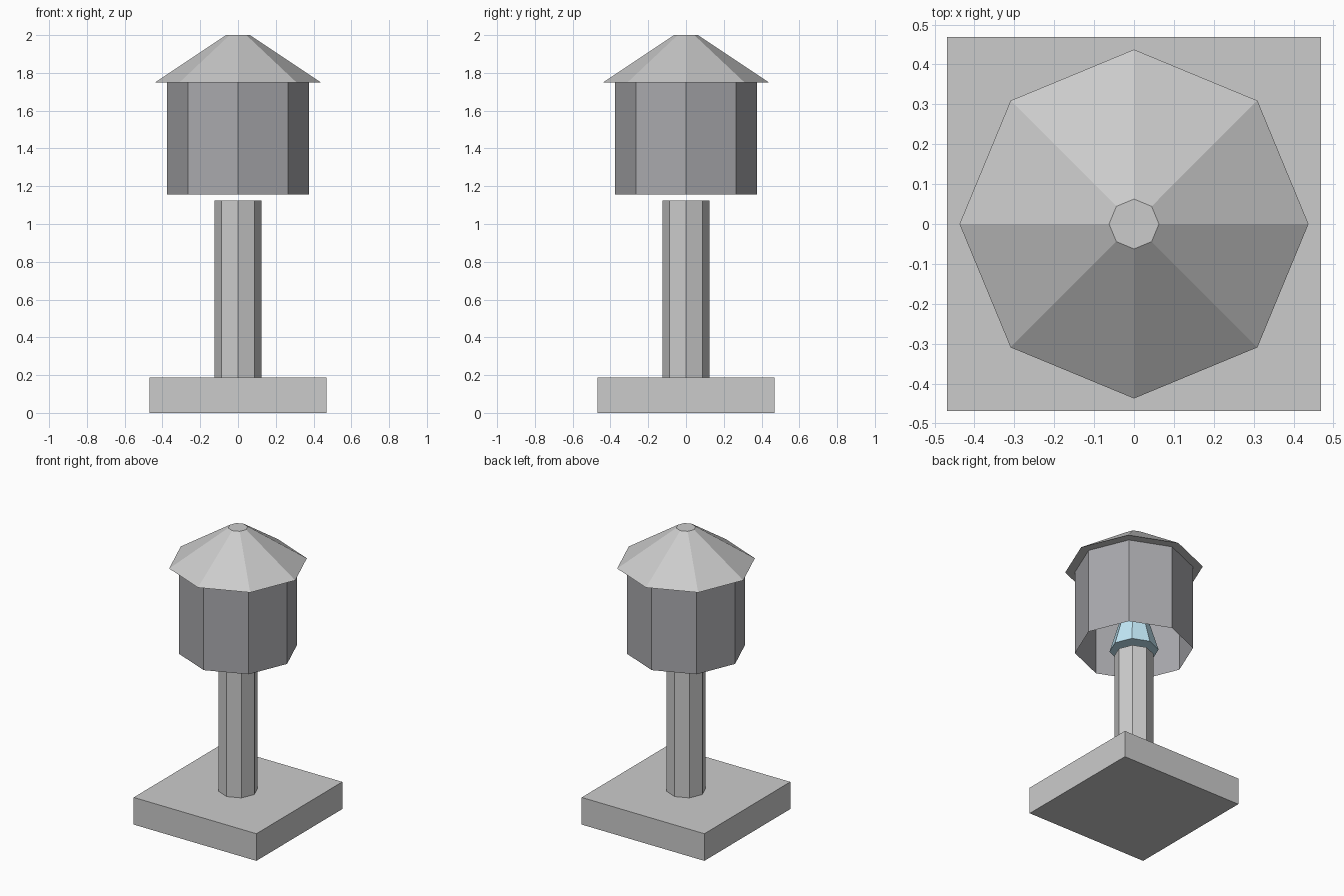
import bpy

if "Cube" in bpy.data.objects:
    bpy.data.objects.remove(bpy.data.objects["Cube"])


def paint(obj, name, color):
    mat = bpy.data.materials.new(name)
    mat.diffuse_color = (*color, 1.0)
    mat.use_nodes = True
    mat.node_tree.nodes["Principled BSDF"].inputs["Base Color"].default_value = mat.diffuse_color
    obj.data.materials.append(mat)


def octagon(name, r_bottom, r_top, z0, z1, fill='NGON'):
    """Eight-sided tapered column with corners on the x and y axes."""
    bpy.ops.mesh.primitive_cone_add(
        vertices=8, radius1=r_bottom, radius2=r_top, depth=z1 - z0,
        end_fill_type=fill, location=(0, 0, (z0 + z1) / 2))
    obj = bpy.context.object
    obj.name = name
    return obj


# Square foot
bpy.ops.mesh.primitive_cube_add(size=1, location=(0, 0, 0.09375))
base = bpy.context.object
base.name = "base"
base.scale = (0.9375, 0.9375, 0.1875)
bpy.ops.object.transform_apply(location=False, rotation=False, scale=True)

# Post
octagon("post", 0.125, 0.125, 0.1875, 1.125)

# Tapered light inside the shade
bulb = octagon("bulb", 0.15625, 0.0625, 1.15625, 1.46875)
paint(bulb, "pale_blue", (0.55, 0.82, 0.95))

# Open-bottomed shade
shade = octagon("shade", 0.375, 0.375, 1.15625, 1.75, fill='NOTHING')
paint(shade, "dark_grey", (0.4, 0.4, 0.42))

# Overhanging roof with a flat tip
octagon("roof", 0.4375, 0.0625, 1.75, 2.0)
